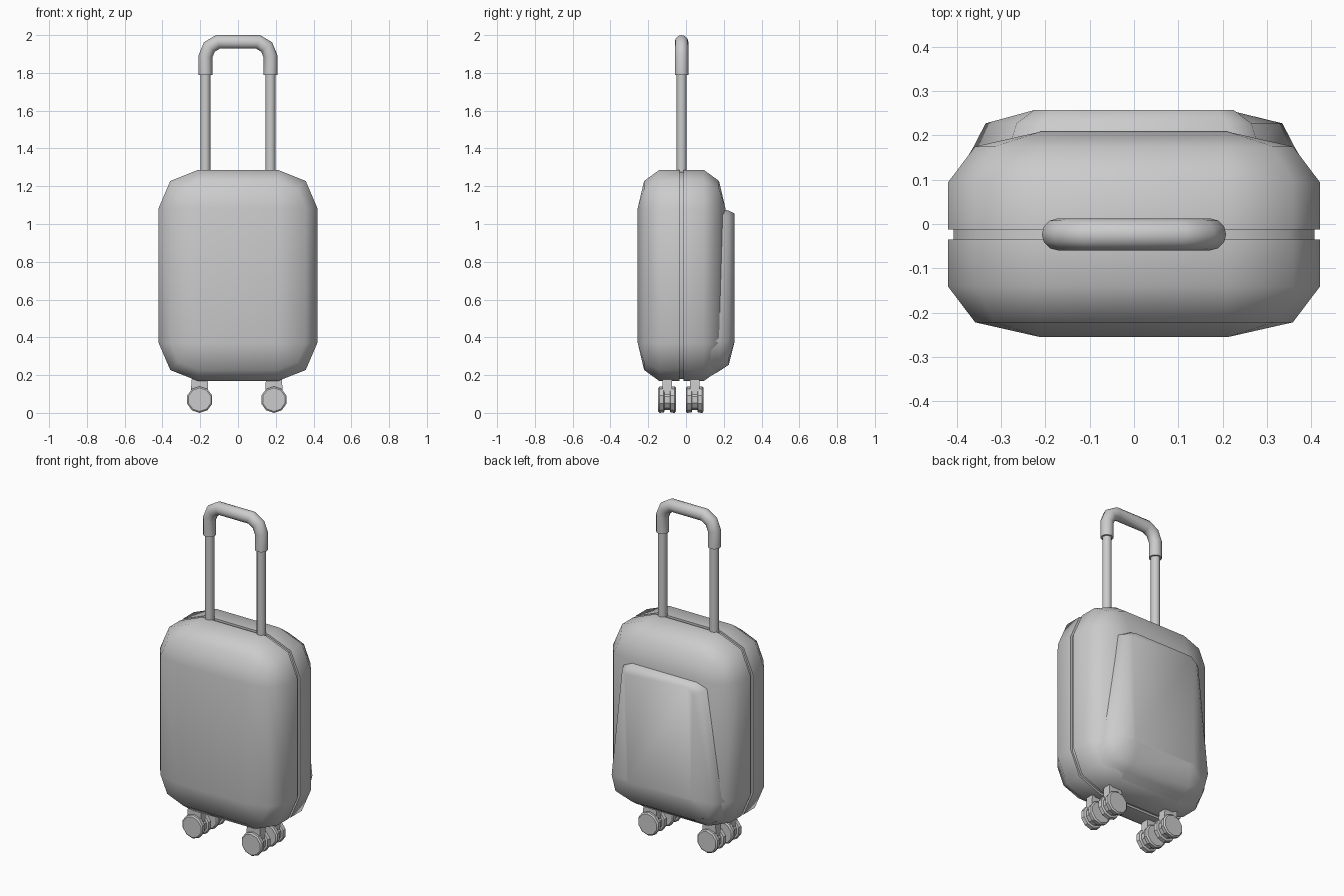
import bpy, bmesh
from math import sin, cos, pi, radians
from mathutils import Vector

if "Cube" in bpy.data.objects:
    bpy.data.objects.remove(bpy.data.objects["Cube"])

SEAM = -0.0235  # y of the zip line, also the handle plane


def loft(name, rings, smooth=50):
    """Skin a list of equal-length closed rings and cap both ends."""
    bm = bmesh.new()
    loops = [[bm.verts.new(p) for p in ring] for ring in rings]
    n = len(loops[0])
    for a, b in zip(loops, loops[1:]):
        for i in range(n):
            j = (i + 1) % n
            bm.faces.new((a[i], a[j], b[j], b[i]))
    bm.faces.new(loops[0])
    bm.faces.new(loops[-1])
    bmesh.ops.remove_doubles(bm, verts=bm.verts, dist=0.0005)
    bmesh.ops.recalc_face_normals(bm, faces=bm.faces)
    me = bpy.data.meshes.new(name)
    bm.to_mesh(me)
    bm.free()
    ob = bpy.data.objects.new(name, me)
    bpy.context.collection.objects.link(ob)
    bpy.ops.object.select_all(action='DESELECT')
    ob.select_set(True)
    bpy.context.view_layer.objects.active = ob
    bpy.ops.object.shade_smooth_by_angle(angle=radians(smooth))
    return ob


def case_ring(y, k):
    """Rounded rectangle in xz; k scales the corner radius (0 = sharp)."""
    pts = []
    for q, (cx, cz) in enumerate([(0.21, 1.085), (-0.21, 1.085), (-0.21, 0.37), (0.21, 0.37)]):
        for s in range(3):
            a = q * pi / 2 + s * pi / 4
            pts.append((cx + 0.21 * k * cos(a), y, cz + 0.202 * k * sin(a)))
    return pts


def disc_ring(x, y, z, r, n, start=-pi / 2):
    return [(x + r * cos(start + 2 * pi * i / n), y, z + r * sin(start + 2 * pi * i / n))
            for i in range(n)]


# Two case shells with quarter-round fronts, and the recessed zip band
for name, side in (("front_shell", -1), ("back_shell", 1)):
    prof = [(0.0115, 1.0), (0.117, 1.0), (0.117 + 0.115 * sin(pi / 4), cos(pi / 4)), (0.232, 0.0)]
    loft(name, [case_ring(SEAM + side * d, k) for d, k in prof])
loft("zip_band", [case_ring(SEAM - 0.03, 0.94), case_ring(SEAM + 0.03, 0.94)])


# Back pocket: narrow at the top, flaring towards the bottom
def pocket_ring(y, half):
    return [(x, y, z) for x, z in half] + [(-x, y, z) for x, z in reversed(half)]


loft("back_pocket", [
    pocket_ring(0.10, [(0.22, 1.09), (0.285, 1.055), (0.405, 0.38), (0.345, 0.235), (0.20, 0.178)]),
    pocket_ring(0.178, [(0.215, 1.085), (0.28, 1.05), (0.36, 0.38), (0.33, 0.26), (0.20, 0.222)]),
    pocket_ring(0.227, [(0.21, 1.07), (0.265, 1.035), (0.335, 0.38), (0.31, 0.29), (0.20, 0.255)]),
    pocket_ring(0.257, [(0.19, 1.055), (0.225, 1.025), (0.212, 0.39), (0.205, 0.38), (0.18, 0.375)]),
])

# Telescopic poles
for side in (-1, 1):
    def pole_ring(z):
        return [(side * 0.172 + 0.026 * cos(2 * pi * i / 12),
                 SEAM + 0.026 * sin(2 * pi * i / 12), z) for i in range(12)]
    loft("left_pole" if side < 0 else "right_pole", [pole_ring(1.2), pole_ring(1.85)])

# Grip: round section swept with mitred bends
half = [(0.172, 1.79), (0.172, 1.888), (0.152, 1.937), (0.107, 1.964)]
path = [Vector(p) for p in half] + [Vector((-x, z)) for x, z in reversed(half)]
rings = []
for i, p in enumerate(path):
    d0 = (path[max(i, 1)] - path[max(i, 1) - 1]).normalized()
    j = min(i, len(path) - 2)
    d1 = (path[j + 1] - path[j]).normalized()
    t = (d0 + d1).normalized()
    side = Vector((t.y, -t.x)) / t.dot(d0)
    rings.append([(p.x + 0.036 * cos(a) * side.x, SEAM + 0.036 * sin(a), p.y + 0.036 * cos(a) * side.y)
                  for a in (2 * pi * k / 12 for k in range(12))])
loft("grip", rings)

# Four twin-wheel casters: wheels, hub housing and mounting stem
for x, xn in ((-0.203, "left"), (0.19, "right")):
    for y, yn in ((-0.1, "front"), (0.046, "back")):
        z = 0.07
        for s in (-1, 1):
            loft(f"{yn}_{xn}_wheel", [disc_ring(x, y + s * d, z, r, 10) for d, r in
                 ((0.014, 0.062), (0.018, 0.068), (0.04, 0.07), (0.047, 0.062))], 30)
        loft(f"{yn}_{xn}_housing", [disc_ring(x, y + d, z, 0.055, 10) for d in (-0.024, 0.024)], 30)
        loft(f"{yn}_{xn}_stem", [[(x + a * w, y + b * 0.025, h) for a, b in
             ((-1, -1), (1, -1), (1, 1), (-1, 1))] for h, w in ((0.08, 0.045), (0.14, 0.045), (0.2, 0.04))], 30)
